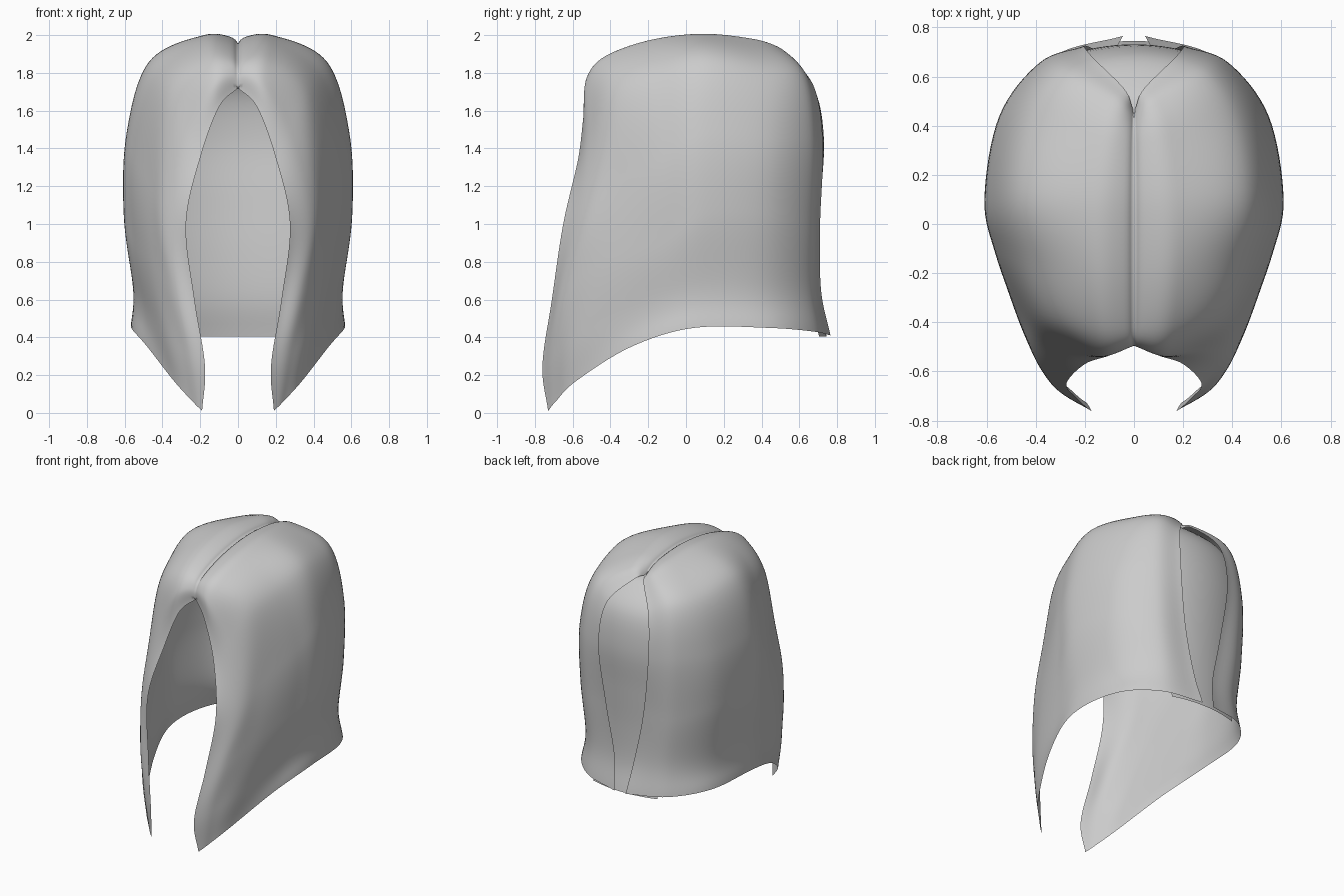
import bpy
import math
from mathutils import Vector

default_cube = bpy.data.objects.get("Cube")
if default_cube:
    bpy.data.objects.remove(default_cube, do_unlink=True)

# One plain grey for the whole hairpiece
grey = bpy.data.materials.new("soft_grey")
grey.use_nodes = True
colour = (0.6, 0.6, 0.6, 1)
grey.diffuse_color = colour
grey.node_tree.nodes["Principled BSDF"].inputs["Base Color"].default_value = colour


def spline(points, count):
    """Resample control points as a smooth curve passing through them."""
    pts = [Vector(p) for p in points]
    pts = [2 * pts[0] - pts[1]] + pts + [2 * pts[-1] - pts[-2]]
    spans = len(pts) - 3
    result = []
    for step in range(count + 1):
        place = step / count * spans
        i = min(int(place), spans - 1)
        t = place - i
        a, b, c, d = pts[i:i + 4]
        result.append(b + 0.5 * t * (c - a + t * (2 * a - 5 * b + 4 * c - d
                                                  + t * (3 * b - 3 * c + d - a))))
    return result


def loft(name, rows, flip=False):
    """Skin a rectangular array of points as a smooth sheet."""
    width = len(rows[0])
    faces = []
    for r in range(len(rows) - 1):
        for c in range(width - 1):
            i = r * width + c
            quad = (i, i + 1, i + width + 1, i + width)
            faces.append(quad[::-1] if flip else quad)
    mesh = bpy.data.meshes.new(name)
    mesh.from_pydata([p for row in rows for p in row], [], faces)
    mesh.materials.append(grey)
    mesh.shade_smooth()
    obj = bpy.data.objects.new(name, mesh)
    bpy.context.collection.objects.link(obj)
    return obj


# Guide strands of the left half, each running from the parting to the hem
face_edge = [(0, -.49, 1.72), (.1, -.535, 1.62), (.2, -.57, 1.35), (.275, -.65, 1),
             (.23, -.71, .6), (.175, -.76, .25), (.19, -.73, .01)]
cheek = [(0, -.49, 1.81), (.13, -.53, 1.75), (.28, -.51, 1.5), (.39, -.54, 1.05),
         (.345, -.64, .65), (.28, -.69, .32), (.24, -.69, .06)]
temple = [(0, -.42, 1.88), (.16, -.43, 1.87), (.37, -.39, 1.68), (.455, -.38, 1.2),
          (.455, -.43, .8), (.39, -.54, .42), (.34, -.58, .17)]
front_side = [(0, -.2, 1.95), (.18, -.2, 1.96), (.44, -.16, 1.78), (.555, -.12, 1.35),
              (.55, -.14, .9), (.495, -.22, .55), (.48, -.29, .35)]
ear_side = [(0, .08, 1.985), (.18, .08, 2), (.47, .1, 1.86), (.59, .1, 1.48),
            (.605, .1, 1.05), (.555, .09, .65), (.565, .04, .45)]
rear_quarter = [(0, .32, 1.97), (.15, .36, 1.97), (.42, .43, 1.81), (.535, .44, 1.45),
                (.54, .44, 1.05), (.5, .43, .65), (.525, .44, .45)]
rear_side = [(0, .42, 1.94), (.1, .5, 1.93), (.31, .61, 1.79), (.38, .655, 1.45),
             (.36, .655, 1), (.32, .655, .65), (.33, .68, .43)]
rear_edge = [(.005, .47, 1.91), (.04, .55, 1.88), (.17, .68, 1.72), (.2, .725, 1.42),
             (.15, .71, 1), (.08, .715, .65), (.045, .765, .41)]
guides = [face_edge, cheek, temple, front_side, ear_side, rear_quarter, rear_side, rear_edge]

strands = [spline(guide, 72) for guide in guides]
rows = [spline(section, 56) for section in zip(*strands)]

# Pinch the sheet down into a narrow groove along the centre parting
for row in rows:
    for p in row:
        if p.z > 1.74:
            p.z -= 0.03 * math.exp(-abs(p.x) / 0.015)

sides = loft("hair_sides", rows)
mirror = sides.modifiers.new("other_half", "MIRROR")
mirror.use_axis[0] = True
mirror.merge_threshold = 0.001

# Rear panel tucked under the two side sheets: half width, depth, height
panel_profile = [(.02, .45, 1.89), (.09, .55, 1.85), (.22, .685, 1.7), (.31, .73, 1.45),
                 (.32, .715, 1.15), (.3, .7, .85), (.27, .705, .6), (.26, .745, .405)]
panel_rows = []
for half, depth, height in spline(panel_profile, 40):
    panel_rows.append([Vector((half * s / 8, depth - 0.6 * (half * s / 8) ** 2, height))
                       for s in range(-8, 9)])
loft("rear_panel", panel_rows, flip=True)
